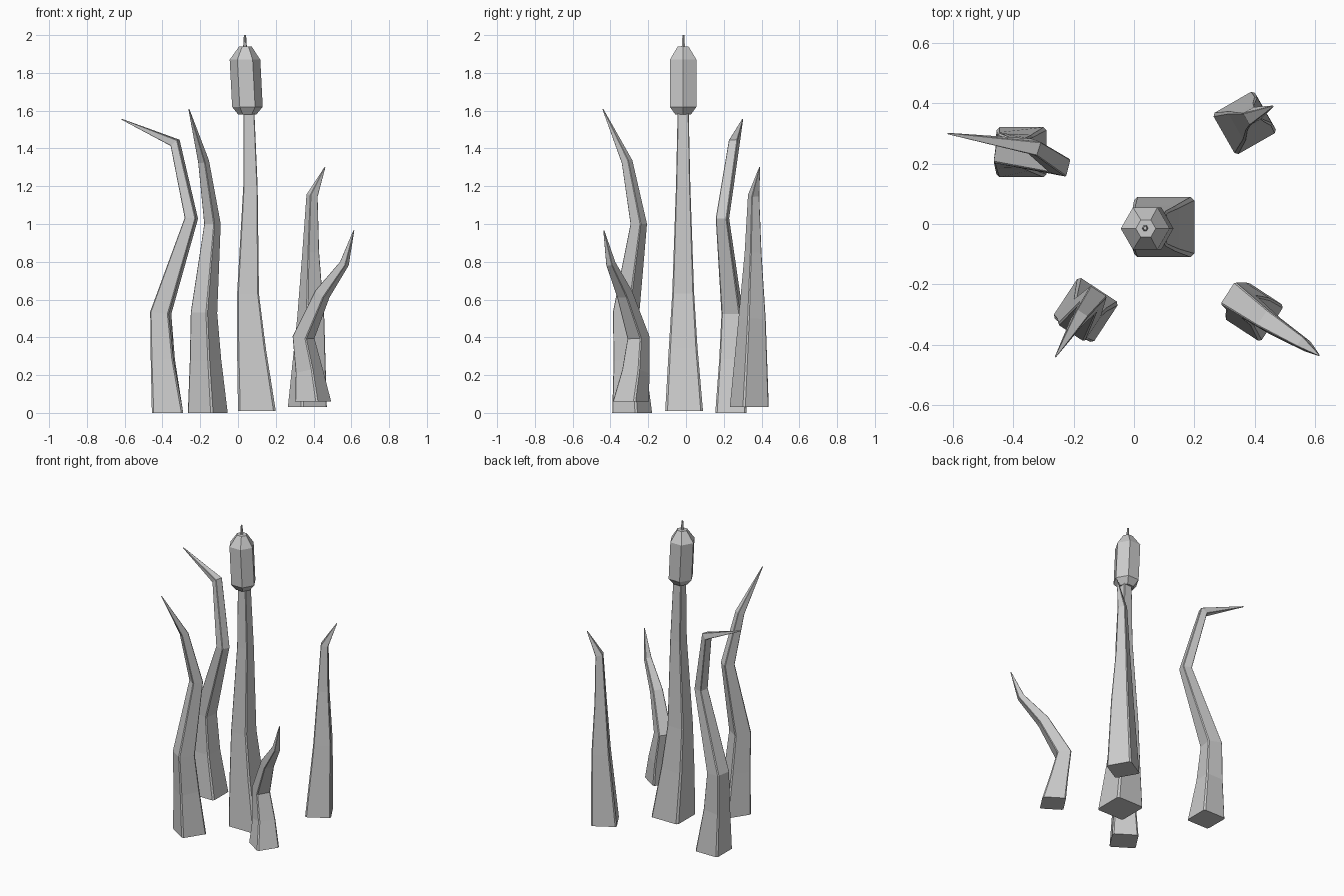
import bpy, bmesh
from math import cos, sin, pi
from mathutils import Vector, Matrix

if "Cube" in bpy.data.objects:
    bpy.data.objects.remove(bpy.data.objects["Cube"])


def loft(name, rings):
    """Skin a list of equal-length vertex rings and cap both ends."""
    bm = bmesh.new()
    loops = [[bm.verts.new(p) for p in ring] for ring in rings]
    n = len(loops[0])
    for a, b in zip(loops, loops[1:]):
        for i in range(n):
            j = (i + 1) % n
            bm.faces.new((a[i], a[j], b[j], b[i]))
    bm.faces.new(loops[0][::-1])
    bm.faces.new(loops[-1])
    bmesh.ops.recalc_face_normals(bm, faces=bm.faces)
    mesh = bpy.data.meshes.new(name)
    bm.to_mesh(mesh)
    bm.free()
    obj = bpy.data.objects.new(name, mesh)
    bpy.context.collection.objects.link(obj)
    return obj


def square_ring(h, chamfer=0.12):
    """Square with small chamfered corners, half width h."""
    c = h * (1 - chamfer)
    return [Vector((x, y, 0)) for x, y in
            ((h, -c), (h, c), (c, h), (-c, h), (-h, c), (-h, -c), (-c, -h), (c, -h))]


def stalk(name, yaw, path, twist=0.0):
    """Square stalk along (x, y, z, half width) points, rings tilted to the path."""
    pts = [Vector(p[:3]) for p in path]
    rings = []
    last = len(pts) - 1
    for i, p in enumerate(pts):
        d = Vector((0, 0, 1))
        if i > 0:
            d = (p - pts[i - 1]).normalized()
            if i < last:
                d += (pts[i + 1] - p).normalized()
        tilt = Vector((0, 0, 1)).rotation_difference(d.normalized()).to_matrix()
        turn = Matrix.Rotation(yaw + twist * i / last, 3, 'Z')
        rings.append([p + tilt @ turn @ v for v in square_ring(path[i][3])])
    return loft(name, rings)


def hex_loft(name, sections):
    """Six-sided body through (x, y, z, radius) sections."""
    return loft(name, [[Vector((x + r * cos(k * pi / 3), y + r * sin(k * pi / 3), z))
                        for k in range(6)] for x, y, z, r in sections])


# Central reed: stem, seed head and pin
stalk("reed_stem", 0, [(.10, -.01, .01, .10), (.071, -.015, .34, .076),
                       (.053, -.015, .63, .058), (.066, -.015, 1.2, .038),
                       (.057, -.015, 1.61, .029)])
hex_loft("seed_head", [(.049, -.015, 1.58, .048), (.05, -.015, 1.62, .081),
                       (.037, -.015, 1.87, .081), (.039, -.015, 1.94, .033)])
hex_loft("head_pin", [(.037, -.014, 1.93, .011), (.037, -.014, 1.96, .008),
                      (.037, -.014, 2.0, .006)])

# Four bent leaves around the reed
stalk("leaf_back_left", 0, [(-.373, .238, 0, .083), (-.398, .24, .28, .060),
                            (-.409, .244, .53, .050), (-.247, .193, 1.03, .030),
                            (-.333, .255, 1.43, .024), (-.617, .30, 1.555, .002)], -.4)
stalk("leaf_front_left", -.58, [(-.16, -.285, 0, .080), (-.172, -.30, .28, .063),
                                (-.18, -.317, .53, .053), (-.135, -.25, 1.0, .033),
                                (-.182, -.312, 1.33, .022), (-.26, -.44, 1.608, .002)])
stalk("leaf_back_right", .52, [(.367, .335, .03, .079), (.385, .35, .5, .055),
                               (.385, .355, .85, .034), (.392, .358, 1.15, .023),
                               (.46, .39, 1.30, .002)])
stalk("leaf_front_right", -.58, [(.398, -.292, .06, .072), (.378, -.265, .22, .055),
                                 (.347, -.252, .40, .044), (.447, -.325, .63, .032),
                                 (.563, -.398, .79, .019), (.613, -.435, .965, .002)])
